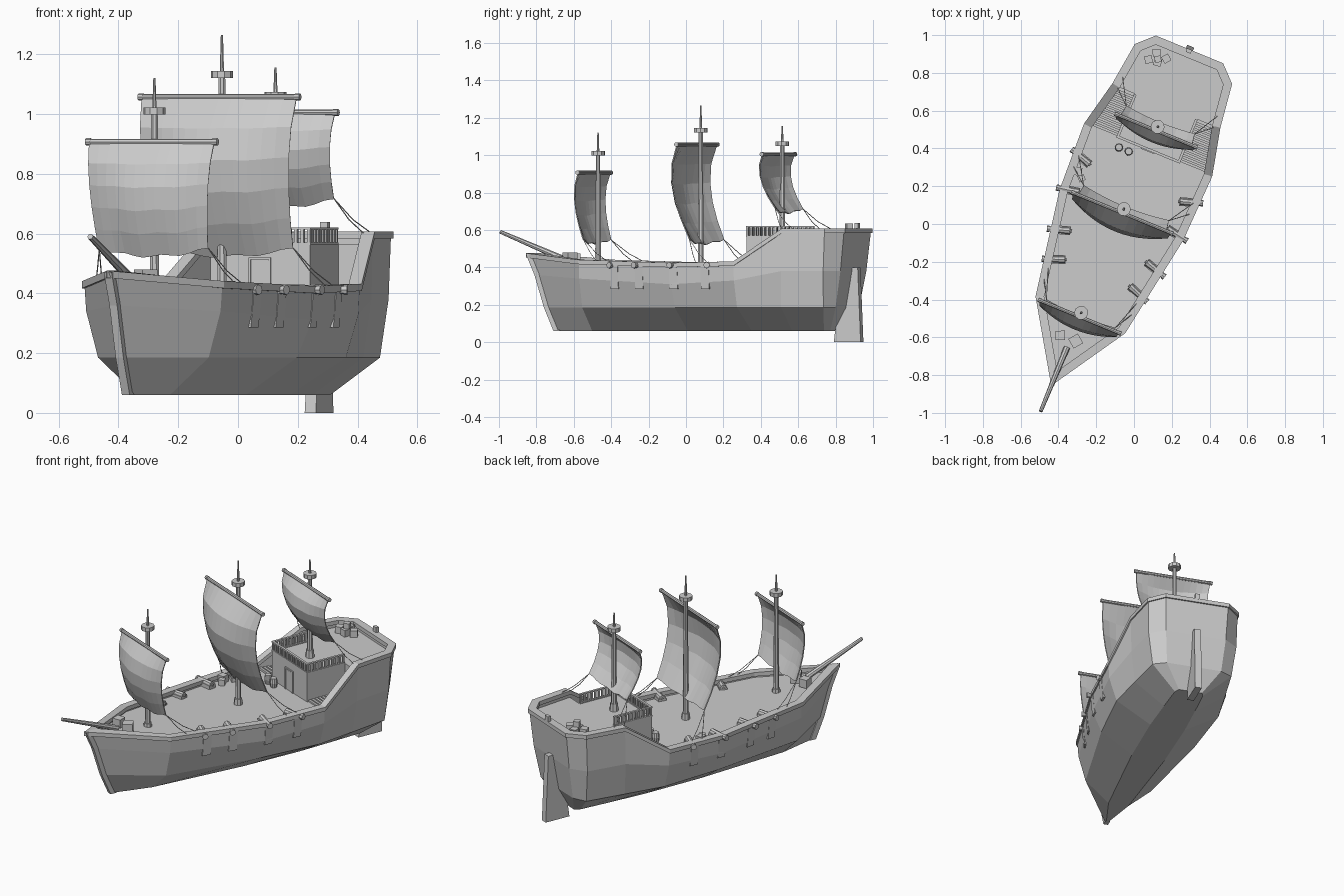
import bpy, bmesh, math
from mathutils import Vector, Matrix

if "Cube" in bpy.data.objects:
    bpy.data.objects.remove(bpy.data.objects["Cube"])

# Ship is built along local y (bow at -y), then turned into place
PLACE = Matrix.Translation((-0.074, 0.030, 0)) @ Matrix.Rotation(math.radians(-22.35), 4, 'Z')


def finish(bm, name, solid=0.0):
    bmesh.ops.recalc_face_normals(bm, faces=bm.faces)
    me = bpy.data.meshes.new(name)
    bm.to_mesh(me)
    bm.free()
    ob = bpy.data.objects.new(name, me)
    bpy.context.collection.objects.link(ob)
    ob.matrix_world = PLACE
    if solid:
        m = ob.modifiers.new("thickness", 'SOLIDIFY')
        m.thickness, m.offset = solid, 0
    return ob


def box(bm, c, size, rz=0.0):
    m = Matrix.Translation(c) @ Matrix.Rotation(rz, 4, 'Z') @ Matrix.Diagonal((*size, 1))
    bmesh.ops.create_cube(bm, size=1, matrix=m)


def rod(bm, a, b, r1, r2=None, n=8):
    a, b = Vector(a), Vector(b)
    d = b - a
    m = Matrix.Translation((a + b) / 2) @ d.to_track_quat('Z', 'Y').to_matrix().to_4x4()
    bmesh.ops.create_cone(bm, cap_ends=True, segments=n, radius1=r1,
                          radius2=r1 if r2 is None else r2, depth=d.length, matrix=m)


def loft(bm, loops, cap_first=True, cap_last=True, closed=False):
    rings = [[bm.verts.new(p) for p in lp] for lp in loops]
    n = len(rings[0])
    for k in range(len(rings) - (0 if closed else 1)):
        a, b = rings[k], rings[(k + 1) % len(rings)]
        for i in range(n):
            j = (i + 1) % n
            bm.faces.new((a[i], a[j], b[j], b[i]))
    if cap_first:
        bm.faces.new(rings[0])
    if cap_last:
        bm.faces.new(rings[-1])


def ring(stations):
    """Half outline (half width, y, z), bow first, mirrored to a closed loop."""
    return [Vector(p) for p in stations] + [Vector((-w, y, z)) for w, y, z in reversed(stations[1:])]


def offset(loop, d):
    """Move a plan outline inwards by d with mitred corners."""
    out = []
    for i, p in enumerate(loop):
        a = (p - loop[i - 1]).xy.normalized()
        b = (loop[(i + 1) % len(loop)] - p).xy.normalized()
        n = Vector((-a.y, a.x)) + Vector((-b.y, b.x))
        n = n * (d * 2 / n.length_squared)
        out.append(Vector((p.x + n.x, p.y + n.y, p.z)))
    return out


def with_z(loop, zs):
    return [Vector((p.x, p.y, z)) for p, z in zip(loop, zs)]


# Hull outlines from keel to rail
keel = ring([(0, -.785, .06), (.06, -.55, .06), (.10, .02, .06), (.105, .39, .06),
             (.095, .62, .06), (.085, .80, .06), (.07, .83, .06)])
chine = ring([(0, -.84, .185), (.20, -.55, .185), (.285, .02, .185), (.31, .39, .185),
              (.275, .63, .185), (.24, .86, .185), (.165, .90, .185)])
waist = ring([(0, -.895, .36), (.243, -.55, .34), (.34, .02, .31), (.355, .39, .33),
              (.30, .64, .38), (.267, .87, .38), (.182, .935, .38)])
top = ring([(0, -.945, .472), (.25, -.55, .437), (.347, .02, .42), (.36, .39, .428),
            (.302, .645, .603), (.272, .88, .603), (.19, .96, .603)])
inner = offset(top, .03)
deck_z = [.44, .408, .388, .388, .388, .388, .388]
deck = with_z(inner, deck_z + deck_z[:0:-1])
bm = bmesh.new()
loft(bm, [keel, chine, waist, top, inner, deck])
finish(bm, "hull")

# Cap rail running round the bulwark
bm = bmesh.new()
up, down = Vector((0, 0, .004)), Vector((0, 0, -.02))
o, i = offset(top, -.007), offset(top, .038)
loft(bm, [[p + up for p in o], [p + up for p in i], [p + down for p in i], [p + down for p in o]],
     False, False, True)
finish(bm, "cap_rail")

# Stem post
bm = bmesh.new()
for a, b in ((keel, chine), (chine, waist), (waist, top)):
    loft(bm, [[(s * .014, c.y + dy, c.z) for s, dy in ((-1, .03), (-1, -.008), (1, -.008), (1, .03))]
              for c in (a[0], b[0])])
finish(bm, "stem_post")

# Rudder
prof = [(.83, 0), (.985, 0), (.968, .40), (.925, .40), (.85, .15)]
bm = bmesh.new()
loft(bm, [[(s * .02, y, z) for y, z in prof] for s in (-1, 1)])
finish(bm, "rudder")

# Poop deck and cabin
bm = bmesh.new()
plan = [inner[k] for k in (4, 5, 6, 7, 8, 9)]
loft(bm, [[Vector((p.x, p.y, z)) for p in plan] for z in (.38, .563)])
finish(bm, "poop_deck")
bm = bmesh.new()
box(bm, (0, .515, .472), (.36, .25, .182))
finish(bm, "cabin")
bm = bmesh.new()
box(bm, (0, .389, .45), (.065, .006, .12))
for s in (-1, 1):
    box(bm, (s * .036, .388, .452), (.007, .01, .13))
box(bm, (0, .388, .517), (.079, .01, .007))
finish(bm, "cabin_door")

# Slatted gratings on the deck beside the cabin
bm = bmesh.new()
for s in (-1, 1):
    for k in range(11):
        y = .405 + .0215 * k
        w1 = .325 - .05 * k / 10
        box(bm, (s * (.18 + w1) / 2, y, .393), (w1 - .18, .014, .016))
finish(bm, "deck_gratings")

# Balustrade
bm = bmesh.new()
runs = [((-.175, .395), (.175, .395)), ((-.175, .395), (-.175, .63)), ((.175, .395), (.175, .63))]
for a, b in runs:
    a, b = Vector((*a, 0)), Vector((*b, 0))
    n = round((b - a).length / .023)
    for k in range(n + 1):
        box(bm, a.lerp(b, k / n) + Vector((0, 0, .59)), (.011, .011, .055))
    size = [abs(c) + .014 for c in (b - a).xy]
    for z, h in ((.617, .008), (.566, .008)):
        box(bm, (a + b) / 2 + Vector((0, 0, z)), (*size, h))
finish(bm, "balustrade")

# Bowsprit
bm = bmesh.new()
rod(bm, (0, -.74, .445), (0, -1.105, .59), .017, .010)
finish(bm, "bowsprit")

# Masts: y, nest z, tip z, yard z, yard half length, sail foot z, foot sweep, belly
masts = [(-.541, 1.01, 1.12, .907, .232, .525, .025, .075),
         (.053, 1.132, 1.265, 1.057, .286, .525, .07, .115),
         (.524, 1.062, 1.155, 1.005, .231, .69, .07, .075)]
for num, (y, nest, tip, yard, hw, foot, sweep, belly) in enumerate(masts, 1):
    base = .563 if num == 3 else .385
    bm = bmesh.new()
    rod(bm, (0, y, base), (0, y, base + .045), .026, .022)
    rod(bm, (0, y, base), (0, y, nest), .017, .012)
    rod(bm, (0, y, nest), (0, y, tip), .008, .004)
    finish(bm, f"mast_{num}")
    bm = bmesh.new()
    rod(bm, (0, y, nest - .012), (0, y, nest + .012), .037, n=10)
    finish(bm, f"lookout_{num}")
    yy = y - .022
    bm = bmesh.new()
    rod(bm, (-hw, yy, yard), (hw, yy, yard), .010)
    for s in (-1, 1):
        rod(bm, (s * (hw - .012), yy, yard), (s * (hw + .006), yy, yard), .012)
    finish(bm, f"yard_{num}")

    # Billowing sail
    def cloth(s, t):
        out = belly * math.sin(math.pi * t ** .75 * .9) * (1 - .6 * s * s)
        z = yard - (yard - foot) * t + .025 * t * s * s + .005 * t * math.sin(9 * s)
        return Vector((s * (hw - .006) * (1 - .13 * t), yy - out + sweep * t * t, z))
    bm = bmesh.new()
    nu, nv = 12, 5
    g = [[bm.verts.new(cloth(2 * a / nu - 1, b / nv)) for a in range(nu + 1)] for b in range(nv + 1)]
    for b in range(nv):
        for a in range(nu):
            bm.faces.new((g[b][a], g[b][a + 1], g[b + 1][a + 1], g[b + 1][a]))
    finish(bm, f"sail_{num}", .006)

    # Sheets from sail corners to rail
    bm = bmesh.new()
    rail_w, rail_z = [(.26, .42), (.335, .42), (.275, .60)][num - 1]
    for s in (-1, 1):
        c = cloth(s, 1)
        for dy in (.11, .18):
            end = Vector((s * rail_w, y + dy, rail_z))
            mid = (c + end) / 2 - Vector((0, 0, .012))
            rod(bm, c, mid, .002, n=4)
            rod(bm, mid, end, .002, n=4)
    finish(bm, f"sheet_ropes_{num}")

# Cannons with carriages and hull flaps: y, centre offset, swing towards bow, hull half width
for num, (y, w, swing, side) in enumerate([(.22, .312, -18, .354), (.035, .308, 10, .347),
                                           (-.178, .272, 17, .313), (-.332, .238, 20, .286)], 1):
    bm = bmesh.new()
    flap = bmesh.new()
    for s in (-1, 1):
        a = math.radians(swing)
        d = Vector((s * math.cos(a), -math.sin(a), 0))
        c = Vector((s * w, y, .412))
        rz = math.atan2(d.y, d.x)
        rod(bm, c - d * .055, c + d * .068, .019, .014)
        rod(bm, c + d * .056, c + d * .068, .017)
        rod(bm, c - d * .064, c - d * .055, .007)
        box(bm, c - d * .015 - Vector((0, 0, .012)), (.085, .046, .024), rz)
        # flap lies on the hull side, following its slope in plan
        slope = .17 if num > 2 else .03
        quad = [(.003, .415), (-.012, .415), (-.024, .285), (-.009, .285)]
        loft(flap, [[(s * (side + slope * e + x), y + e, z) for x, z in quad] for e in (-.024, .024)])
    finish(bm, f"cannon_pair_{num}")
    finish(flap, f"gun_flaps_{num}")

# Crates
bm = bmesh.new()
for x, y, z, size, turn in [(-.057, -.694, .45, .05, .4), (.03, -.69, .45, .058, .9),
                            (-.30, .145, .41, .042, .3), (-.27, .12, .405, .035, .8),
                            (-.18, .835, .583, .04, .6), (-.13, .84, .583, .04, .1),
                            (-.095, .875, .583, .04, .9), (-.155, .885, .583, .04, .4),
                            (-.135, .855, .618, .034, .7)]:
    box(bm, (x, y, z), (size, size, size), turn)
finish(bm, "crates")

# Barrels
bm = bmesh.new()
for x, y in ((-.148, .345), (-.092, .345)):
    rod(bm, (x, y, .388), (x, y, .415), .018, .022, 10)
    rod(bm, (x, y, .415), (x, y, .442), .022, .018, 10)
finish(bm, "barrels")

# Stern lantern
bm = bmesh.new()
box(bm, (0, .958, .62), (.028, .02, .036))
finish(bm, "stern_lantern")
